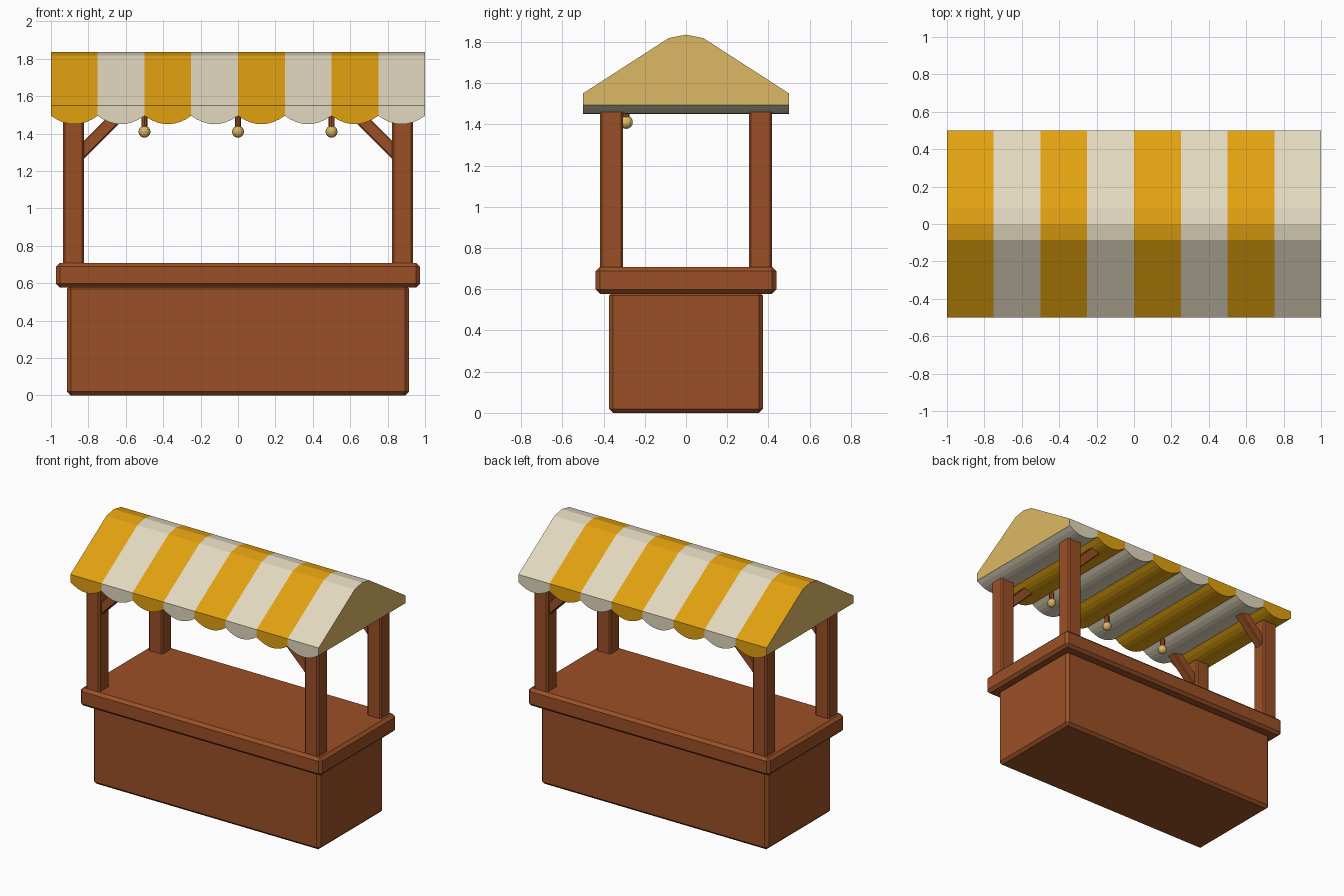
import bpy, bmesh, math
from mathutils import Matrix

if "Cube" in bpy.data.objects:
    bpy.data.objects.remove(bpy.data.objects["Cube"])


def material(name, rgb):
    lin = [((c / 255 + 0.055) / 1.055) ** 2.4 if c > 10 else c / 255 / 12.92 for c in rgb]
    m = bpy.data.materials.new(name)
    m.diffuse_color = (*lin, 1)
    m.use_nodes = True
    m.node_tree.nodes["Principled BSDF"].inputs["Base Color"].default_value = m.diffuse_color
    return m


WOOD = material("brown_wood", (155, 80, 38))
ORANGE = material("orange_cloth", (226, 161, 16))
CREAM = material("cream_cloth", (226, 216, 191))
TAN = material("tan", (220, 185, 101))


def finish(bm, name, mats, bevel=0):
    if bevel:
        bmesh.ops.bevel(bm, geom=bm.edges[:], offset=bevel, segments=1,
                        affect='EDGES', profile=0.5)
    bmesh.ops.recalc_face_normals(bm, faces=bm.faces[:])
    me = bpy.data.meshes.new(name)
    bm.to_mesh(me)
    bm.free()
    for m in mats:
        me.materials.append(m)
    ob = bpy.data.objects.new(name, me)
    bpy.context.collection.objects.link(ob)
    return ob


def box(name, center, size, bevel, angle=0):
    bm = bmesh.new()
    bmesh.ops.create_cube(bm, size=1, matrix=Matrix.Diagonal((*size, 1)))
    ob = finish(bm, name, [WOOD], bevel)
    ob.location = center
    ob.rotation_euler.y = angle
    return ob


# Counter
box("counter_base", (0, 0, 0.295), (1.828, 0.746, 0.59), 0.02)
box("counter_top", (0, 0, 0.643), (1.946, 0.876, 0.13), 0.02)

# Posts and diagonal braces at the four corners
for sx, side in ((-1, "left"), (1, "right")):
    for sy, end in ((-1, "front"), (1, "back")):
        box(f"{end}_{side}_post", (sx * 0.88, sy * 0.361, 1.09), (0.112, 0.112, 0.82), 0.01)
        box(f"{end}_{side}_brace", (sx * 0.765, sy * 0.361, 1.372),
            (0.31, 0.065, 0.067), 0.006, sx * math.pi / 4)

# Striped canopy: gable profile on top, scalloped underside
STRIPES, SEG, W = 8, 8, 0.25
TOP = [(-0.5, 1.55), (-0.085, 1.818), (0, 1.835), (0.085, 1.818), (0.5, 1.55)]
bm = bmesh.new()
rings = []
for i in range(STRIPES * SEG + 1):
    x = -1 + i * W / SEG
    t = 2 * (i % SEG) / SEG - 1
    low = 1.495 - 0.045 * (1 - t * t)
    section = [(-0.5, low)] + TOP + [(0.5, low)]
    rings.append([bm.verts.new((x, y, z)) for y, z in section])
for i, (a, b) in enumerate(zip(rings, rings[1:])):
    for j in range(7):
        k = (j + 1) % 7
        f = bm.faces.new((a[j], a[k], b[k], b[j]))
        f.material_index = (i // SEG) % 2
for end in (rings[0], rings[-1]):
    bm.faces.new(end).material_index = 2
finish(bm, "canopy", [ORANGE, CREAM, TAN])

# Hanging lamps along the front
for n, x in enumerate((-0.5, 0, 0.5)):
    bm = bmesh.new()
    bmesh.ops.create_cone(bm, cap_ends=True, segments=8, radius1=0.017, radius2=0.017, depth=0.09,
                          matrix=Matrix.Translation((x, -0.29, 1.47)))
    finish(bm, f"lamp_cord_{n + 1}", [WOOD])
    bm = bmesh.new()
    bmesh.ops.create_uvsphere(bm, u_segments=12, v_segments=8, radius=0.032,
                              matrix=Matrix.Translation((x, -0.29, 1.41)))
    finish(bm, f"lamp_bulb_{n + 1}", [TAN])
